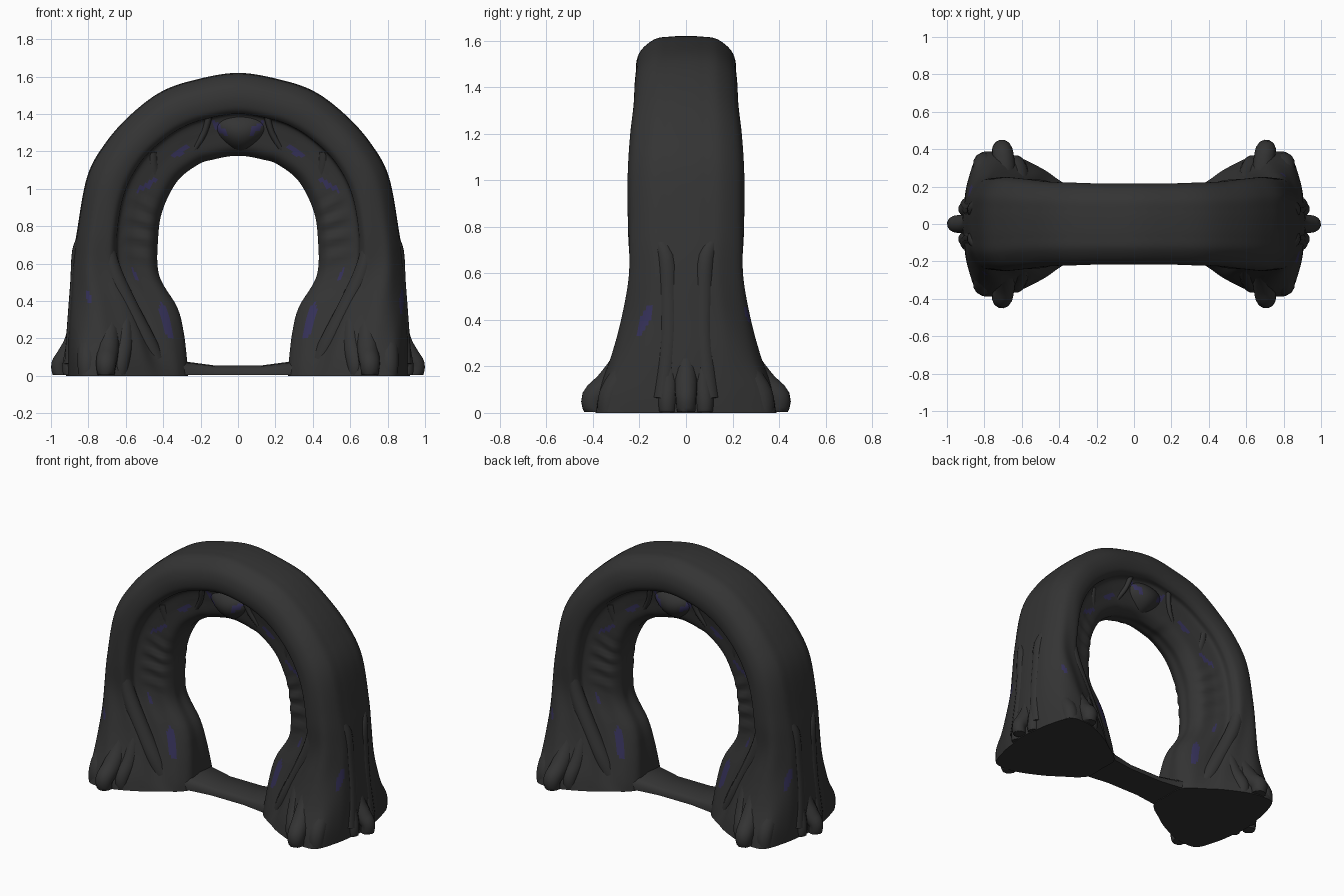
import bpy, bmesh, math
from mathutils import Vector

cube = bpy.data.objects.get("Cube")
if cube:
    bpy.data.objects.remove(cube, do_unlink=True)


def material(name, rgb):
    m = bpy.data.materials.new(name)
    m.use_nodes = True
    m.diffuse_color = (*rgb, 1)
    bsdf = m.node_tree.nodes["Principled BSDF"]
    bsdf.inputs["Base Color"].default_value = (*rgb, 1)
    bsdf.inputs["Roughness"].default_value = 0.9
    return m


CHARCOAL = material("charcoal", (0.034, 0.034, 0.034))
VIOLET = material("dark_violet", (0.036, 0.031, 0.1))

# Arch stations from foot to crown: outer x, z, inner x, z, half depth
STATIONS = [
    (.92, .0, .27, .0, .38), (.92, .1, .275, .08, .365), (.915, .25, .295, .24, .31),
    (.9, .42, .33, .37, .27), (.885, .6, .425, .54, .245), (.86, .78, .43, .74, .25),
    (.805, 1.07, .405, .89, .25), (.705, 1.25, .325, 1.045, .24), (.57, 1.4, .21, 1.135, .225),
    (.4, 1.525, .13, 1.16, .22), (.2, 1.59, .06, 1.175, .215), (0, 1.62, 0, 1.18, .215)]
# Section from outer to inner edge: (fraction across, fraction of half depth)
UPPER = [(0, 0), (.005, .3), (.03, .62), (.14, .9), (.28, 1), (.42, .97),
         (.49, .85), (.52, .66), (.68, .56), (.9, .46), (1, .22), (1, 0)]
FOOT = [(0, 0), (.02, .3), (.05, .6), (.13, .97), (.28, 1.02), (.44, .96),
        (.66, .78), (.78, .64), (.86, .55), (.94, .45), (1, .3), (1, 0)]
TOP = len(STATIONS) - 1
EDGE = len(UPPER) - 1


def control(i, j):
    """Control point, reflected past the crown and past the middle plane."""
    sx = sy = 1
    if i > TOP:
        i, sx = 2 * TOP - i, -1
    if j < 0 or j > EDGE:
        j, sy = (-j if j < 0 else 2 * EDGE - j), -1
    ox, oz, ix, iz, w = STATIONS[max(i, 0)]
    b = min(1, max(i, 0) / 5)
    f, d = (p * (1 - b) + q * b for p, q in zip(FOOT[j], UPPER[j]))
    return Vector((sx * (ox + (ix - ox) * f), sy * w * d, oz + (iz - oz) * f))


def spline(a, b, c, d, t):
    return b + 0.5 * t * (c - a + t * (2 * a - 5 * b + 4 * c - d + t * (3 * (b - c) + d - a)))


def surface(s, v):
    i, j = min(int(s), TOP - 1), min(int(v), EDGE - 1)
    rows = [spline(*[control(i + k, j + m) for m in (-1, 0, 1, 2)], v - j) for k in (-1, 0, 1, 2)]
    p = spline(*rows, s - i)
    # Cloth-like pleats on the inner lining
    if 7.3 < v < 9.8 and 4 < s < 6.5:
        fade = math.sin((v - 7.3) / 2.5 * math.pi) * math.sin((s - 4) / 2.5 * math.pi)
        p.y += .009 * fade * math.sin(4 * math.pi * s + v)
    # Long folds running down the leg
    if s < 6:
        p.y *= 1 + .025 * math.sin(v * 3 + s) * math.sin(s / 6 * math.pi)
    p.z = max(p.z, 0)
    return p


# Violet streaks: x or y, z, half length, half width, tilt in degrees
STREAKS = [(.385, .29, .1, .026, 75), (.485, 1.02, .065, .014, -30), (.31, 1.2, .06, .018, -35),
           (.1, 1.325, .055, .017, 42), (.55, .54, .04, .01, 60)]
SIDE_STREAKS = [(.175, .4, .072, .02, 112)]
SMALL_STREAKS = [(.8, .42, .03, .014, 80)]


def streaked(a, z, streaks):
    for cx, cz, length, width, tilt in streaks:
        t = math.radians(tilt)
        da, dz = abs(a) - cx, z - cz
        u = da * math.cos(t) + dz * math.sin(t)
        v = dz * math.cos(t) - da * math.sin(t)
        if (u / length) ** 2 + (v / width) ** 2 < 1:
            return True
    return False


def finish(name, bm, angle=50):
    bmesh.ops.recalc_face_normals(bm, faces=bm.faces)
    mesh = bpy.data.meshes.new(name)
    bm.to_mesh(mesh)
    bm.free()
    ob = bpy.data.objects.new(name, mesh)
    bpy.context.collection.objects.link(ob)
    mesh.materials.append(CHARCOAL)
    mesh.materials.append(VIOLET)
    bpy.ops.object.select_all(action='DESELECT')
    ob.select_set(True)
    bpy.context.view_layer.objects.active = ob
    bpy.ops.object.shade_smooth_by_angle(angle=math.radians(angle))


QUARTERS = [(sx, sy) for sx in (1, -1) for sy in (1, -1)]

# Arch body, one quarter repeated four ways
N = 8
bm = bmesh.new()
points = [[surface(i / N, j / N) for j in range(EDGE * N + 1)] for i in range(TOP * N + 1)]
for sx, sy in QUARTERS:
    grid = [[bm.verts.new((p.x * sx, p.y * sy, p.z)) for p in row] for row in points]
    for i in range(TOP * N):
        for j in range(EDGE * N):
            f = bm.faces.new((grid[i][j], grid[i + 1][j], grid[i + 1][j + 1], grid[i][j + 1]))
            c = f.calc_center_median()
            if j > 6.5 * N:
                f.material_index = int(streaked(c.x, c.z, STREAKS))
            elif j < 4 * N and sx * sy < 0:
                f.material_index = int(streaked(c.y, c.z, SIDE_STREAKS))
            elif 2 * N < j < 4 * N:
                f.material_index = int(streaked(c.x, c.z, SMALL_STREAKS))
    bm.faces.new(grid[0])
bmesh.ops.remove_doubles(bm, verts=bm.verts, dist=.0005)
finish("arch_body", bm)

# Threshold strip joining the two feet, rounded above and widening at its ends
bm = bmesh.new()
rings = []
for x, z, w in [(-.36, .11, .17), (-.27, .075, .135), (-.12, .055, .115),
                (.12, .055, .115), (.27, .075, .135), (.36, .11, .17)]:
    section = [(-w, .005), (-w, z * .6), (-w * .8, z * .93), (0, z),
               (w * .8, z * .93), (w, z * .6), (w, .005)]
    rings.append([bm.verts.new((x, y, h)) for y, h in section])
for r0, r1 in zip(rings, rings[1:]):
    for k in range(len(r0)):
        bm.faces.new((r0[k], r0[k - 1], r1[k - 1], r1[k]))
bm.faces.new(rings[0])
bm.faces.new(rings[-1])
finish("threshold", bm)

# Keystone swelling under the crown, drawn down to a blunt point
bm = bmesh.new()
bmesh.ops.create_uvsphere(bm, u_segments=40, v_segments=28, radius=1)
for v in bm.verts:
    taper = .75 + .35 * v.co.z
    v.co = (v.co.x * .23 * taper + .015, v.co.y * .175, 1.31 + v.co.z * .12)
for f in bm.faces:
    c = f.calc_center_median()
    f.material_index = int(streaked(c.x, c.z, STREAKS))
finish("keystone", bm)


def tube(name, path, sides=12):
    """Tapering strand through (x, y, z, radius) knots, repeated in every quarter."""
    for n, (sx, sy) in enumerate(QUARTERS):
        if sy < 0 and all(k[1] == 0 for k in path):
            continue
        bm = bmesh.new()
        knots = [Vector((x * sx, y * sy, z, r)) for x, y, z, r in path]
        ext = [knots[0]] + knots + [knots[-1]]
        line = [spline(*ext[i:i + 4], k / 4) for i in range(len(knots) - 1) for k in range(4)] + [knots[-1]]
        rings = []
        for i, p in enumerate(line):
            d = (line[min(i + 1, len(line) - 1)] - line[max(i - 1, 0)]).to_3d().normalized()
            a = d.orthogonal().normalized() if not rings else (a - d * a.dot(d)).normalized()
            b = d.cross(a)
            ring = []
            for k in range(sides):
                t = 2 * math.pi * k / sides
                q = p.to_3d() + (a * math.cos(t) + b * math.sin(t)) * p.w
                q.z = max(q.z, .004)
                ring.append(bm.verts.new(q))
            rings.append(ring)
        for r0, r1 in zip(rings, rings[1:]):
            for k in range(sides):
                bm.faces.new((r0[k], r0[k - 1], r1[k - 1], r1[k]))
        bm.faces.new(rings[0])
        bm.faces.new(rings[-1])
        finish(f"{name}_{n + 1}", bm)


# Roots spreading from the feet
tube("front_root", [(.69, .2, .44, .03), (.69, .25, .25, .055), (.695, .33, .13, .058),
                    (.705, .395, .065, .055), (.705, .39, 0, .045)])
tube("front_root_split", [(.6, .2, .38, .03), (.61, .26, .18, .05), (.63, .315, .07, .05), (.63, .32, 0, .04)])
tube("corner_root", [(.79, .18, .42, .03), (.8, .25, .2, .055), (.805, .32, .08, .055), (.805, .33, 0, .05)])
tube("outer_root", [(.85, 0, .38, .035), (.88, 0, .2, .045), (.92, 0, .11, .05),
                    (.955, 0, .06, .045), (.95, 0, 0, .04)])
tube("outer_root_split", [(.865, .08, .28, .035), (.885, .075, .13, .042), (.9, .08, .05, .04), (.9, .08, 0, .035)])

# Folds along the outside and front of each leg
tube("side_fold", [(.82, .13, .76, .025), (.845, .085, .67, .042), (.85, .075, .5, .048),
                   (.865, .075, .3, .048), (.885, .1, .06, .045)])
tube("front_fold", [(.72, .205, .88, .02), (.68, .195, .6, .045), (.59, .19, .38, .052),
                    (.49, .18, .18, .055), (.42, .16, .04, .05)])

# Strands stretched between rim and lining
tube("crown_strand", [(.15, .16, 1.41, .018), (.18, .13, 1.3, .016), (.24, .095, 1.2, .016)], 8)
tube("shoulder_strand", [(.46, .13, 1.2, .03), (.45, .105, 1.1, .032), (.41, .075, .98, .025)], 8)
